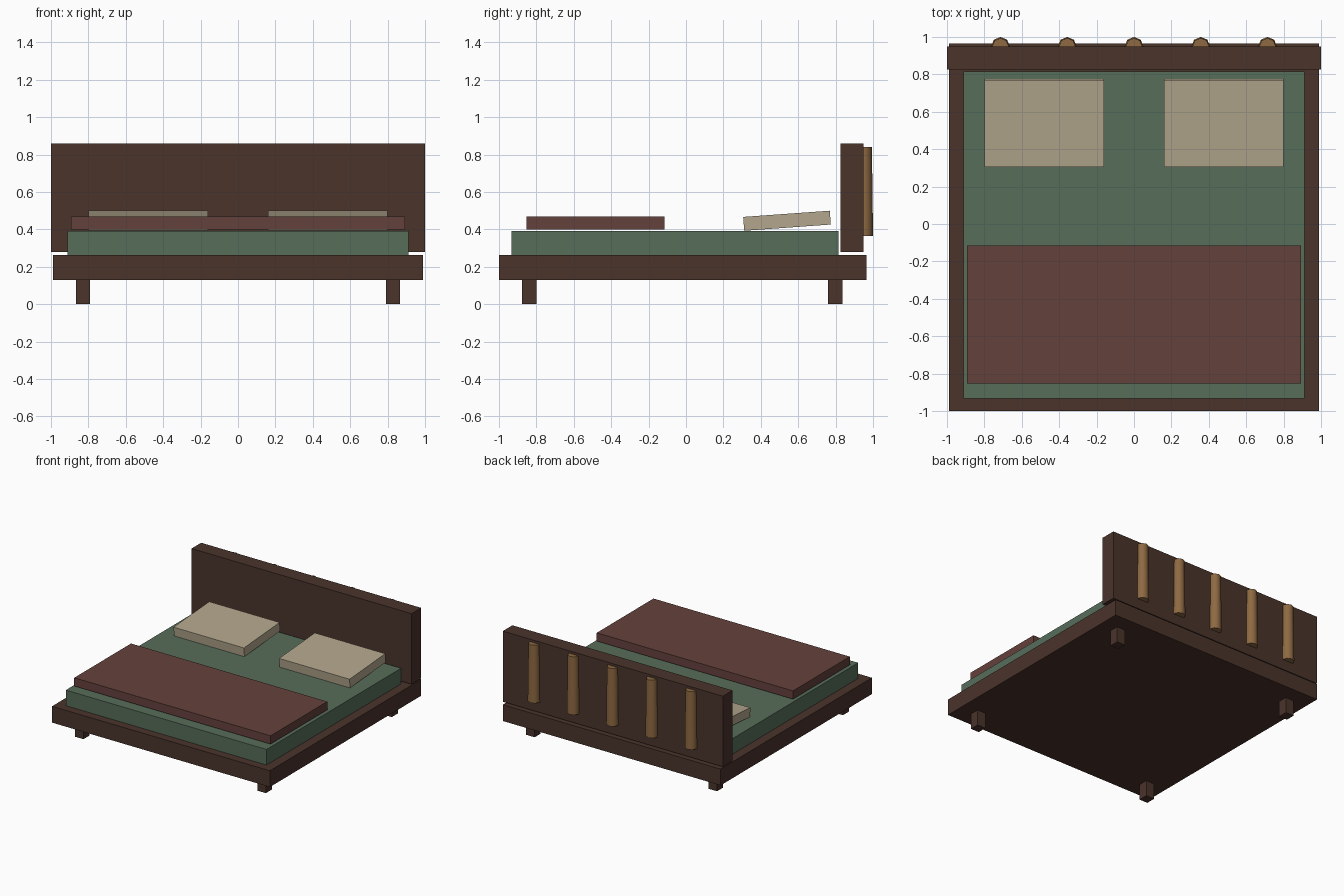
import bpy, math
from mathutils import Matrix

if "Cube" in bpy.data.objects:
    bpy.data.objects.remove(bpy.data.objects["Cube"])


def material(name, r, g, b):
    lin = [((c / 255 + 0.055) / 1.055) ** 2.4 for c in (r, g, b)]
    m = bpy.data.materials.new(name)
    m.diffuse_color = (*lin, 1)
    m.use_nodes = True
    m.node_tree.nodes["Principled BSDF"].inputs["Base Color"].default_value = m.diffuse_color
    return m


dark_wood = material("dark wood", 74, 51, 43)
light_wood = material("light wood", 142, 105, 66)
green = material("green fabric", 87, 109, 90)
red = material("red fabric", 100, 65, 59)
cream = material("cream fabric", 178, 166, 141)


def box(name, lo, hi, mat, tilt=0.0):
    """Box between two corners, optionally tilted about x."""
    size = [b - a for a, b in zip(lo, hi)]
    centre = [(a + b) / 2 for a, b in zip(lo, hi)]
    bpy.ops.mesh.primitive_cube_add(size=1, location=centre)
    o = bpy.context.object
    o.name = name
    o.data.transform(Matrix.Rotation(tilt, 4, 'X') @ Matrix.Diagonal((*size, 1)))
    o.data.materials.append(mat)
    return o


# Frame, headboard, mattress and blanket
box("bed_frame", (-0.99, -1.0, 0.13), (0.99, 0.965, 0.264), dark_wood)
box("headboard", (-1.0, 0.825, 0.28), (1.0, 0.95, 0.86), dark_wood)
box("mattress", (-0.912, -0.932, 0.264), (0.912, 0.815, 0.392), green)
box("blanket", (-0.892, -0.852, 0.4), (0.892, -0.115, 0.468), red)

# Pillows and legs on both sides
for side, s in (("left", -1), ("right", 1)):
    px = 0.48 * s
    box(side + "_pillow", (px - 0.32, 0.308, 0.409), (px + 0.32, 0.772, 0.483),
        cream, math.radians(4.1))
    for end, y in (("front", -0.838), ("back", 0.797)):
        lx = 0.829 * s
        box(f"{end}_{side}_leg", (lx - 0.038, y - 0.039, 0), (lx + 0.038, y + 0.039, 0.13),
            dark_wood)

# Tapered round posts on the back of the headboard
for i in range(5):
    bpy.ops.mesh.primitive_cone_add(vertices=8, radius1=0.05, radius2=0.044, depth=0.475,
                                    location=((i - 2) * 0.357, 0.95, 0.6025))
    o = bpy.context.object
    o.name = f"headboard_post_{i + 1}"
    o.data.materials.append(light_wood)
    bpy.ops.object.shade_smooth_by_angle(angle=math.radians(50))
